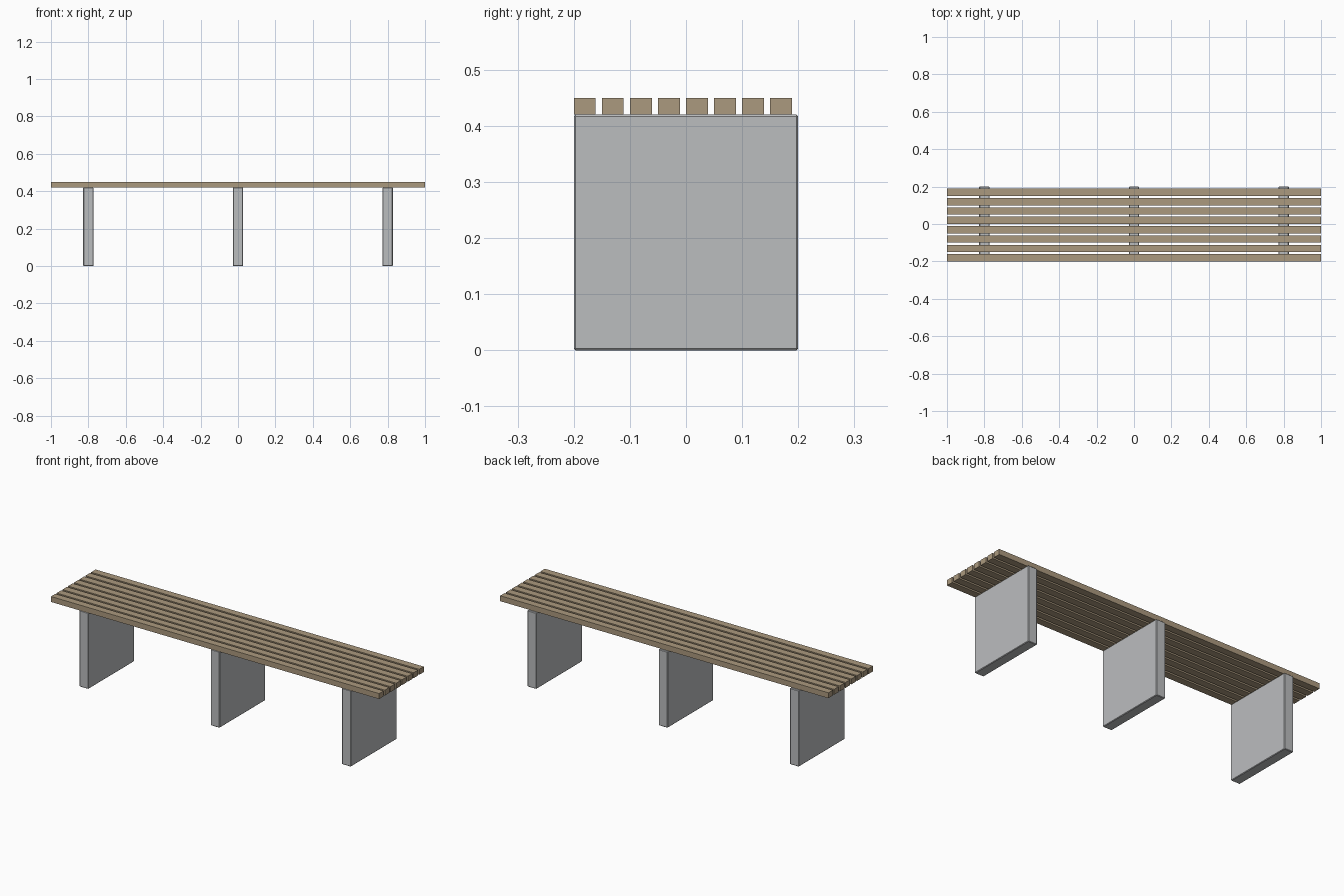
import bpy

cube = bpy.data.objects.get("Cube")
if cube:
    bpy.data.objects.remove(cube, do_unlink=True)


def make_material(name, color):
    mat = bpy.data.materials.new(name)
    mat.use_nodes = True
    mat.diffuse_color = color
    mat.node_tree.nodes["Principled BSDF"].inputs["Base Color"].default_value = color
    return mat


def make_box(name, center, size, mat, bevel=0.0):
    bpy.ops.mesh.primitive_cube_add(size=1, location=center)
    obj = bpy.context.object
    obj.name = name
    obj.scale = size
    bpy.ops.object.transform_apply(location=False, rotation=False, scale=True)
    obj.data.materials.append(mat)
    if bevel:
        mod = obj.modifiers.new("Chamfer", "BEVEL")
        mod.width = bevel
        mod.segments = 1
    return obj


wood = make_material("tan wood", (0.41, 0.32, 0.21, 1))
concrete = make_material("grey concrete", (0.50, 0.51, 0.52, 1))

SEAT_TOP = 0.45
SLAT_HEIGHT = 0.03
SLAT_WIDTH = 0.039
SLAT_PITCH = 0.05
LEG_HEIGHT = SEAT_TOP - SLAT_HEIGHT

# Seat slats, laid from the front edge to the back
for i in range(8):
    y = -0.2 + SLAT_WIDTH / 2 + i * SLAT_PITCH
    make_box(f"seat_slat_{i + 1}", (0, y, SEAT_TOP - SLAT_HEIGHT / 2),
             (2, SLAT_WIDTH, SLAT_HEIGHT), wood)

# Slab legs with finely chamfered edges
for name, x in (("right_leg", -0.8), ("middle_leg", 0), ("left_leg", 0.8)):
    make_box(name, (x, 0, LEG_HEIGHT / 2), (0.055, 0.4, LEG_HEIGHT), concrete, 0.003)
